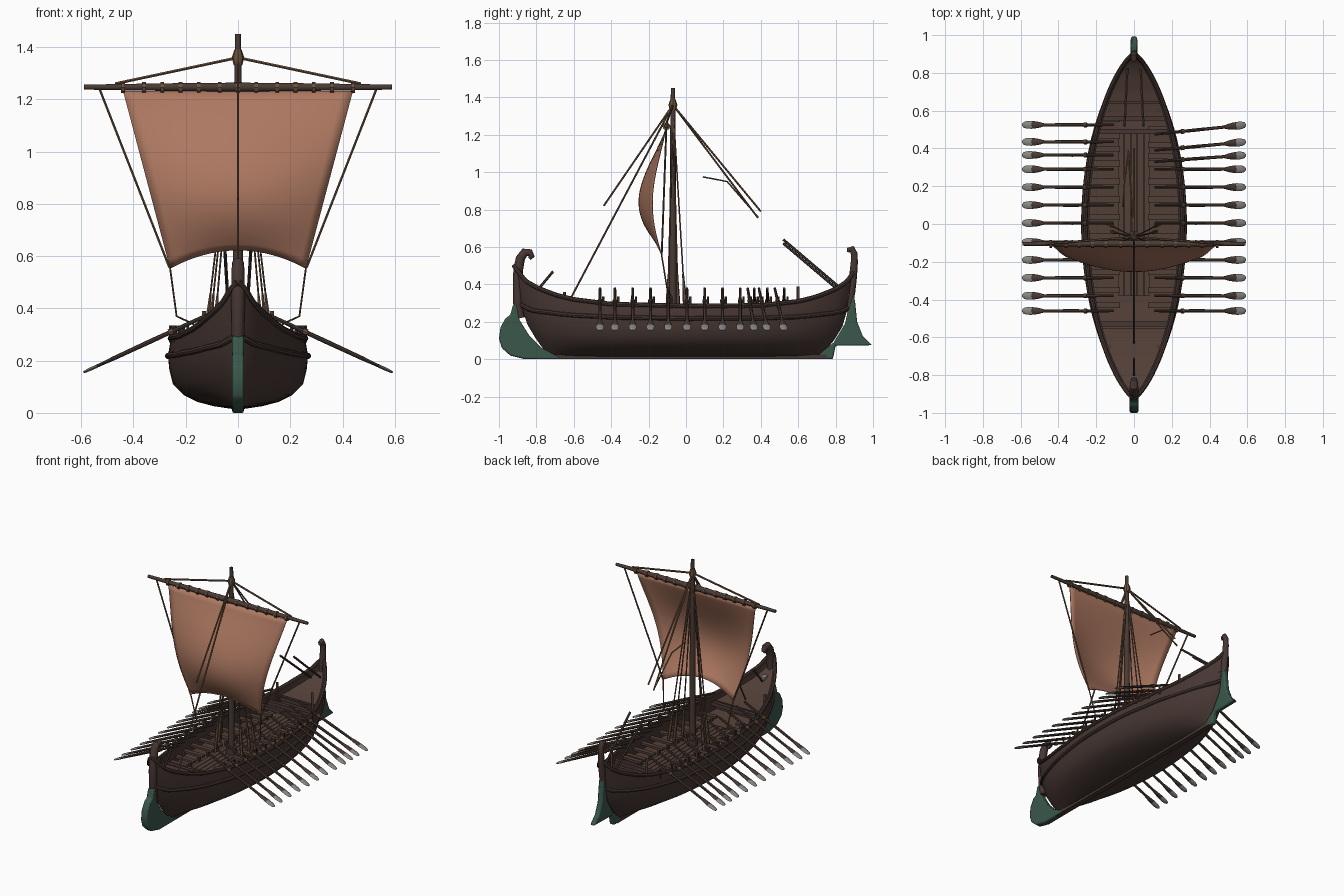
import bpy, bmesh, math
from mathutils import Vector as V

if "Cube" in bpy.data.objects:
    bpy.data.objects.remove(bpy.data.objects["Cube"])


def material(name, r, g, b):
    m = bpy.data.materials.new(name)
    m.diffuse_color = (r, g, b, 1)
    m.use_nodes = True
    m.node_tree.nodes["Principled BSDF"].inputs["Base Color"].default_value = m.diffuse_color
    return m


HULL = material("dark hull wood", .062, .038, .032)
DECK = material("deck wood", .085, .05, .038)
SPAR = material("spar wood", .066, .043, .034)
ROPE = material("rope", .15, .085, .048)
SAIL = material("terracotta sail", .42, .19, .12)
GREEN = material("green bronze", .042, .095, .07)
GREY = material("grey blade", .27, .26, .25)


def finish(name, bm, mats, angle=.7):
    bmesh.ops.remove_doubles(bm, verts=bm.verts, dist=1e-5)
    bmesh.ops.recalc_face_normals(bm, faces=bm.faces)
    me = bpy.data.meshes.new(name)
    bm.to_mesh(me)
    bm.free()
    for m in mats:
        me.materials.append(m)
    me.shade_smooth()
    me.set_sharp_from_angle(angle=angle)
    ob = bpy.data.objects.new(name, me)
    bpy.context.collection.objects.link(ob)
    return ob


def tube(name, pts, rad, mat, n=8):
    """Round or flattened tube along a path; a radius may be (side, thickness)."""
    pts = [V(p) for p in pts]
    if not isinstance(rad, list):
        rad = [rad] * len(pts)
    d = (pts[-1] - pts[0]).normalized()
    ref = V((0, 0, 1)) if abs(d.x) > .8 else V((1, 0, 0))
    bm, rings = bmesh.new(), []
    for i, p in enumerate(pts):
        t = (pts[min(i + 1, len(pts) - 1)] - pts[max(i - 1, 0)]).normalized()
        s = t.cross(ref).normalized()
        k = s.cross(t)
        a, b = rad[i] if isinstance(rad[i], tuple) else (rad[i], rad[i])
        rings.append([bm.verts.new(p + s * a * math.cos(j * math.tau / n) + k * b * math.sin(j * math.tau / n))
                      for j in range(n)])
    for r, q in zip(rings, rings[1:]):
        for j in range(n):
            bm.faces.new((r[j], r[(j + 1) % n], q[(j + 1) % n], q[j]))
    bm.faces.new(rings[0])
    bm.faces.new(rings[-1])
    return finish(name, bm, [mat])


def box(name, c, size, mat):
    bm = bmesh.new()
    bmesh.ops.create_cube(bm, size=1)
    for v in bm.verts:
        v.co = V([v.co[i] * size[i] + c[i] for i in range(3)])
    return finish(name, bm, [mat])


def plate(name, prof, thick, mat):
    """Side profile (y, z) given thickness in x with softened edges."""
    bm = bmesh.new()
    f = bm.faces.new([bm.verts.new((-thick / 2, y, z)) for y, z in prof])
    r = bmesh.ops.extrude_face_region(bm, geom=[f])
    bmesh.ops.translate(bm, vec=(thick, 0, 0), verts=[g for g in r["geom"] if isinstance(g, bmesh.types.BMVert)])
    ob = finish(name, bm, [mat])
    b = ob.modifiers.new("soft edges", "BEVEL")
    b.width, b.segments = .008, 2


def lerp(tab, x):
    for (a, p), (b, q) in zip(tab, tab[1:]):
        if x <= b:
            return p + (q - p) * max(0, (x - a) / (b - a))
    return tab[-1][1]


# Hull lines: sheer height, section fullness and end contours
SHEER = [(-.92, .5), (-.86, .42), (-.8, .385), (-.7, .345), (-.6, .32), (-.4, .295), (0, .285),
         (.4, .288), (.6, .31), (.7, .335), (.8, .375), (.86, .415), (.9, .47)]
FULL = [(0, .08), (.04, .35), (.1, .58), (.2, .78), (.35, .93), (.55, .98), (.75, 1), (1, .96)]
BOW = [(0, .72), (.1, .77), (.3, .84), (.6, .89), (1, .92)]
STERN = [(0, .72), (.1, .76), (.3, .83), (.6, .87), (1, .9)]


def hull_pt(u, v):
    y = u * lerp(BOW if u < 0 else STERN, v)
    top = lerp(SHEER, u * (.92 if u < 0 else .9))
    return V((.268 * max(0, 1 - u * u) ** .72 * lerp(FULL, v), y, .015 + (top - .015) * v))


def inner_pt(u, drop):
    p = hull_pt(u, 1)
    return V((max(0, p.x - .02), p.y, p.z - drop))


US = [math.sin(math.pi / 2 * i / 24) * .999 for i in range(-24, 25)]
VS = [0, .04, .1, .2, .35, .55, .75, .88, 1]

# Hull shell with inner walls and sunken deck
bm = bmesh.new()
grid = []
for u in US:
    half = [hull_pt(u, v) for v in VS] + [inner_pt(u, 0), inner_pt(u, .095)]
    loop = half + [V((-p.x, p.y, p.z)) for p in reversed(half)]
    grid.append([bm.verts.new(p) for p in loop])
N = len(grid[0])
for r, q in zip(grid, grid[1:]):
    for j in range(N):
        k = (j + 1) % N
        bm.faces.new((r[j], r[k], q[k], q[j])).material_index = int(j == len(VS) + 1)
for r in (grid[0], grid[-1]):
    bm.faces.new(r)
finish("hull", bm, [HULL, DECK], .9)


# Raised fore and aft decks
def end_deck(name, a, b):
    bm = bmesh.new()
    us = [a + (b - a) * i / 10 for i in range(11)]
    rows = []
    for u in us:
        p, q = inner_pt(u, .035), inner_pt(u, .09)
        x = p.x + .004
        rows.append([bm.verts.new(c) for c in ((-x, p.y, p.z), (x, p.y, p.z), (x, q.y, q.z), (-x, q.y, q.z))])
    for r, q in zip(rows, rows[1:]):
        for j in range(4):
            bm.faces.new((r[j], r[(j + 1) % 4], q[(j + 1) % 4], q[j]))
    bm.faces.new(rows[0])
    bm.faces.new(rows[-1])
    finish(name, bm, [DECK])


end_deck("fore_deck", -.99, -.6)
end_deck("aft_deck", .72, .99)

# Gunwale rails and wales
for s in (1, -1):
    flip = lambda p: (s * p.x, p.y, p.z)
    tube("gunwale", [flip(hull_pt(u, 1)) for u in US], .012, HULL)
    tube("wale", [flip(hull_pt(u, .75 - .18 * u ** 4)) for u in US], .012, HULL)

# Keel, ram, stern fin and the two curled posts
box("keel", (0, 0, .013), (.035, 1.5, .026), HULL)
plate("ram", [(-.66, 0), (-.86, 0), (-.94, .02), (-.985, .06), (-1, .11), (-.992, .17), (-.965, .22), (-.94, .235),
              (-.925, .29), (-.905, .3), (-.89, .21), (-.84, .13), (-.77, .06)], .045, GREEN)
plate("stern_fin", [(.68, 0), (.785, 0), (.8, .072), (.995, .075), (.945, .125), (.915, .2), (.905, .3), (.895, .36),
                    (.875, .3), (.85, .19), (.79, .09)], .035, GREEN)
tube("bow_post", [(0, -.885, .22), (0, -.9, .3), (0, -.9, .4), (0, -.897, .48), (0, -.885, .54), (0, -.862, .572),
                  (0, -.835, .57), (0, -.825, .55), (0, -.838, .538)],
     [.022, .024, .026, .026, .025, .023, .02, .016, .01], HULL, 12)
tube("stern_post", [(0, .87, .25), (0, .885, .36), (0, .893, .44), (0, .9, .52), (0, .899, .565), (0, .886, .592),
                    (0, .87, .585), (0, .868, .572)], [.016, .02, .021, .019, .018, .017, .014, .008], HULL, 12)

# Oars with benches and tholes
OUT = [.525, .435, .365, .29, .195, .1, .005, -.095, -.19, -.285, -.38, -.46]
for s in (1, -1):
    for i, y in enumerate(OUT):
        y0 = y - (.05, .045, .035)[i] if s > 0 and i < 3 else y
        a, b = V((s * .11, y0, .378)), V((s * .592, y, .155))
        at = lambda f: a.lerp(b, f)
        tube("oar", [at(0), at(.45), at(.76), at(.81), at(.86), at(.91)],
             [.007, .009, .008, (.015, .007), (.019, .006), (.02, .006)], SPAR)
        tube("oar_blade", [at(.89), at(.95), at(.985), at(1)],
             [(.021, .0065), (.02, .006), (.015, .005), (.006, .003)], GREY)
        w = .268 * (1 - (y0 / .92) ** 2) ** .72
        box("bench", (s * (w + .06) / 2, y0 + .03, .235), (w - .09, .03, .014), DECK)
        box("bench_leg", (s * .11, y0 + .03, .21), (.016, .02, .05), HULL)
        tube("thole_pin", [(s * (w - .01), y0 + .018, .27), (s * (w - .01), y0 + .018, .335)], .006, SPAR, 6)
        tube("oar_loop", [at(.29), at(.32)], .013, ROPE)

# Gangway planks and cross beams
for i in range(-2, 3):
    box("gangway_plank", (i * .034, .08, .203), (.03, .92, .014), DECK)
for y in (-.53, .49, .56, .65):
    w = .268 * (1 - (y / .91) ** 2) ** .72
    box("cross_beam", (0, y, .265), (2 * w - .03, .025, .025), HULL)

# Mast, yard and their lashings
tube("mast", [(0, -.07, .12), (0, -.07, .6), (0, -.07, 1.2), (0, -.07, 1.45)], [.02, .019, .015, .011], SPAR, 12)
tube("mast_step", [(0, -.07, .19), (0, -.07, .25)], .035, HULL, 10)
tube("masthead_lashing", [(0, -.07, 1.33), (0, -.07, 1.36), (0, -.07, 1.39)], [.016, .024, .014], ROPE)
tube("yard", [(-.59, -.105, 1.247), (-.3, -.105, 1.247), (0, -.105, 1.247), (.3, -.105, 1.247), (.59, -.105, 1.247)],
     [.01, .015, .018, .015, .01], SPAR, 10)
for x in (-.44, -.36, -.29, -.22, -.15, -.07, 0, .07, .15, .22, .29, .36, .44):
    tube("yard_lashing", [(x - .007, -.105, 1.245), (x + .007, -.105, 1.245)], .021, ROPE)

# Billowing sail
bm = bmesh.new()
K = 20
vs = []
for i in range(K + 1):
    t = i / K
    e = math.sin(math.pi * t ** 1.2)
    for j in range(K + 1):
        c = 2 * j / K - 1
        h = 1 - c * c
        vs.append(bm.verts.new((c * (.44 - .18 * t), -.11 - .06 * e - .02 * t - h * (.055 * e + .03 * t),
                                1.232 - .68 * t + .07 * h * t ** 3)))
for i in range(K):
    for j in range(K):
        k = i * (K + 1) + j
        bm.faces.new((vs[k], vs[k + 1], vs[k + K + 2], vs[k + K + 1]))
sail = finish("sail", bm, [SAIL])
sail.modifiers.new("cloth", "SOLIDIFY").thickness = .004

# Rigging
TOP = (0, -.07, 1.36)
for s in (1, -1):
    tube("yard_lift", [TOP, (s * .47, -.105, 1.26)], .006, ROPE, 6)
    tube("brace", [(s * .53, -.105, 1.24), (s * .262, -.13, .555)], .005, ROPE, 6)
    tube("sheet", [(s * .26, -.13, .555), (s * .235, -.1, .37), (s * .17, -.08, .34)], .004, ROPE, 6)
    for x, y in ((.135, 0), (.1, -.1), (.12, -.04)):
        foot = V((s * x, y, .2))
        tube("shroud", [TOP, foot], .004, ROPE, 6)
        tube("shroud_tackle", [foot, foot.lerp(V(TOP), .1), foot.lerp(V(TOP), .22)], [.009, .011, .005], ROPE, 6)
    # Steering poles at the stern
    tube("steering_pole", [(s * .035, .82, .375 + .01 * s), (s * .05, .52, .63 + .01 * s)], .007, SPAR, 6)
tube("forestay", [TOP, (0, -.44, .82)], .005, ROPE, 6)
tube("long_forestay", [TOP, (0, -.63, .3)], .005, ROPE, 6)
tube("backstay", [TOP, (0, .4, .79)], .005, ROPE, 6)
tube("backstay_pair", [TOP, (-.03, .385, .755)], .005, ROPE, 6)
tube("loose_line", [(-.06, .09, .975), (-.05, .22, .95), (-.03, .385, .76)], .004, ROPE, 6)

# Small deck fittings
tube("bow_spar", [(0, -.81, .35), (0, -.71, .47)], .007, SPAR, 6)
box("bow_anchor", (0, -.83, .37), (.03, .05, .02), GREY)
for s in (1, -1):
    tube("bollard", [(s * .13, .6, .24), (s * .13, .6, .39)], .008, ROPE, 6)
    tube("fore_bollard", [(s * .13, -.65, .28), (s * .13, -.65, .36)], .008, ROPE, 6)
